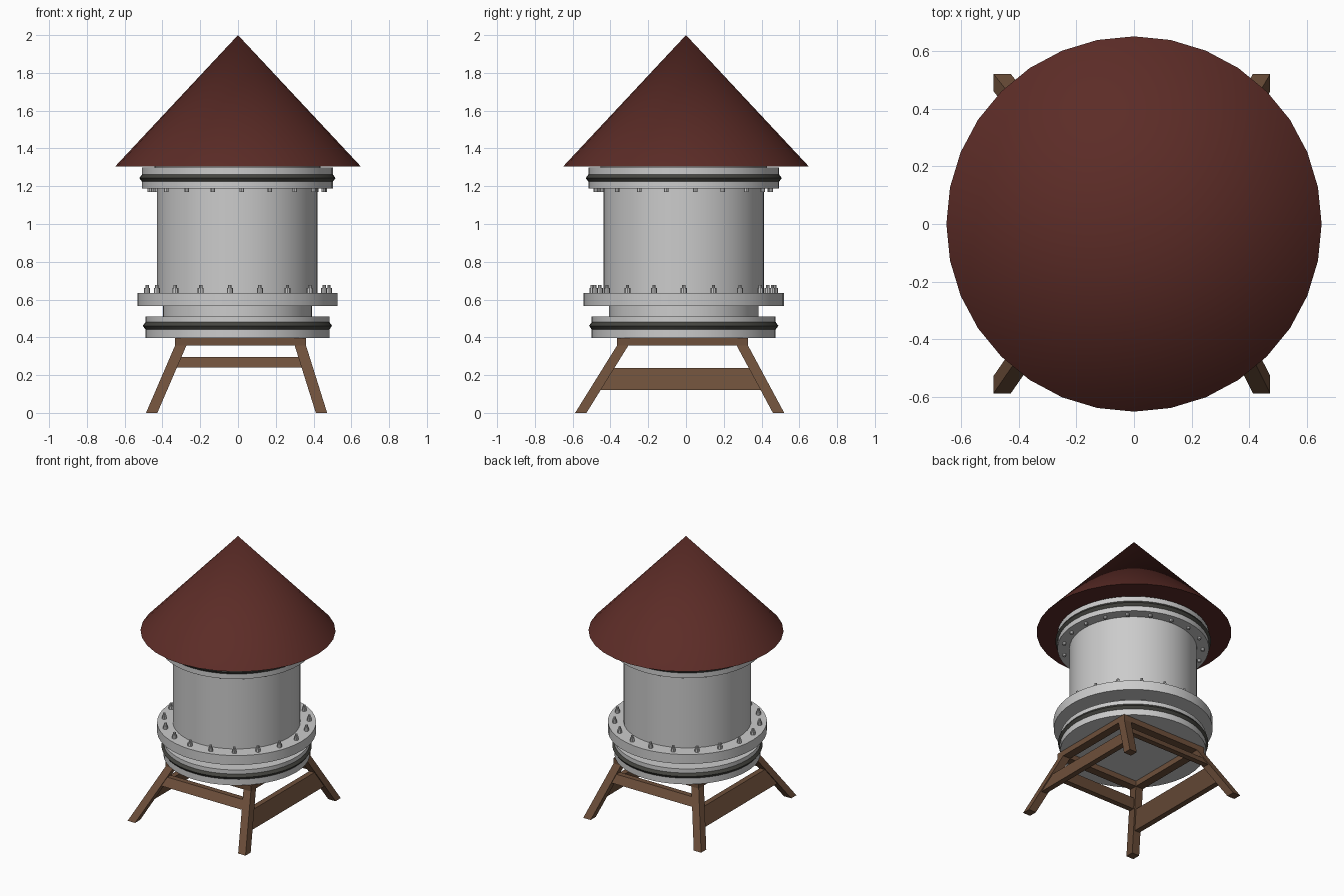
import bpy, bmesh, math

if "Cube" in bpy.data.objects:
    bpy.data.objects.remove(bpy.data.objects["Cube"])

CX, CY = -0.003, -0.012          # tank axis sits slightly off the roof axis


def material(name, rgb):
    m = bpy.data.materials.new(name)
    m.diffuse_color = (*rgb, 1)
    m.use_nodes = True
    m.node_tree.nodes["Principled BSDF"].inputs["Base Color"].default_value = m.diffuse_color
    return m


RED = material("roof_red", (0.107, 0.025, 0.02))
WOOD = material("wood", (0.155, 0.079, 0.043))
DARK = material("dark_seal", (0.06, 0.06, 0.052))


def finish(name, bm, mat=None, smooth=True):
    bmesh.ops.recalc_face_normals(bm, faces=bm.faces)
    me = bpy.data.meshes.new(name)
    bm.to_mesh(me)
    bm.free()
    ob = bpy.data.objects.new(name, me)
    bpy.context.collection.objects.link(ob)
    if mat:
        me.materials.append(mat)
    if smooth:
        bpy.ops.object.select_all(action='DESELECT')
        ob.select_set(True)
        bpy.context.view_layer.objects.active = ob
        bpy.ops.object.shade_smooth_by_angle(angle=math.radians(35))
    return ob


def add_lathe(bm, profile, x, y, segs, closed=False):
    """Spin (radius, z) points; open profiles get end caps, closed ones make a ring."""
    rings = []
    for r, z in profile:
        rings.append([bm.verts.new((x + r * math.cos(a), y + r * math.sin(a), z))
                      for a in (2 * math.pi * i / segs for i in range(segs))])
    pairs = list(zip(rings, rings[1:]))
    if closed:
        pairs.append((rings[-1], rings[0]))
    else:
        bm.faces.new(rings[0])
        bm.faces.new(rings[-1])
    for a, b in pairs:
        for i in range(segs):
            j = (i + 1) % segs
            bm.faces.new((a[i], a[j], b[j], b[i]))


def lathe(name, profile, segs=48, mat=None, closed=False):
    bm = bmesh.new()
    add_lathe(bm, profile, CX, CY, segs, closed)
    return finish(name, bm, mat)


def add_block(bm, lo, hi, z0, z1):
    """Tapered block between rectangle lo at z0 and hi at z1 (x0, x1, y0, y1)."""
    loops = [[bm.verts.new(p) for p in ((r[0], r[2], z), (r[1], r[2], z),
                                       (r[1], r[3], z), (r[0], r[3], z))]
             for r, z in ((lo, z0), (hi, z1))]
    a, b = loops
    bm.faces.new(a)
    bm.faces.new(b)
    for i in range(4):
        j = (i + 1) % 4
        bm.faces.new((a[i], a[j], b[j], b[i]))


# Conical roof
bm = bmesh.new()
bmesh.ops.create_cone(bm, cap_ends=True, segments=32, radius1=0.65, radius2=0, depth=0.695)
bmesh.ops.translate(bm, verts=bm.verts, vec=(0, 0, 1.305 + 0.3475))
roof = finish("roof", bm, RED)

# Tank: bottom flange, neck, main flange, barrel, top flange
lathe("tank_bottom_flange", [(0.487, 0.397), (0.487, 0.51)])
lathe("tank_neck", [(0.395, 0.51), (0.395, 0.567)])
lathe("tank_main_flange", [(0.53, 0.567), (0.53, 0.636)])
lathe("tank_barrel", [(0.425, 0.636), (0.425, 1.187)])
lathe("tank_top_flange", [(0.505, 1.187), (0.505, 1.298)])
lathe("tank_lid", [(0.44, 1.298), (0.44, 1.305)])

# Pointed sealing rings around both end flanges
for name, r, z in (("bottom_seal_ring", 0.485, 0.461), ("top_seal_ring", 0.503, 1.243)):
    lathe(name, [(r + 0.016, z), (r, z + 0.022), (r - 0.02, z), (r, z - 0.022)],
          mat=DARK, closed=True)


# Bolts
def bolts(name, count, radius, phase, profile):
    bm = bmesh.new()
    for i in range(count):
        a = phase + 2 * math.pi * i / count
        add_lathe(bm, profile, CX + radius * math.cos(a), CY + radius * math.sin(a), 8)
    finish(name, bm)


bolts("main_flange_bolts", 19, 0.485, 0,
      [(0.016, 0.634), (0.016, 0.66), (0.009, 0.66), (0.009, 0.678)])
bolts("top_flange_bolts", 19, 0.465, math.radians(7.5),
      [(0.012, 1.17), (0.012, 1.189)])

# Wooden stand: outer limits (x0, x1, y0, y1) at the ground and under the top frame
FOOT = (-0.487, 0.472, -0.587, 0.52)
HEAD = (-0.333, 0.36, -0.365, 0.328)
LEG_TOP, FRAME_TOP, W = 0.357, 0.397, 0.06


def limits(z):
    t = z / LEG_TOP
    return [f + (h - f) * t for f, h in zip(FOOT, HEAD)]


def corner(rect, right, back):
    x0, x1, y0, y1 = rect
    return ((x1 - W, x1) if right else (x0, x0 + W)) + ((y1 - W, y1) if back else (y0, y0 + W))


def side_rect(rect, side, inset, thick):
    x0, x1, y0, y1 = rect
    e = W / 2
    return {"front": (x0 + e, x1 - e, y0 + inset, y0 + inset + thick),
            "back": (x0 + e, x1 - e, y1 - inset - thick, y1 - inset),
            "left": (x0 + inset, x0 + inset + thick, y0 + e, y1 - e),
            "right": (x1 - inset - thick, x1 - inset, y0 + e, y1 - e)}[side]


# Splayed legs
for right in (False, True):
    for back in (False, True):
        bm = bmesh.new()
        add_block(bm, corner(FOOT, right, back), corner(HEAD, right, back), 0, LEG_TOP)
        finish(f"{'back' if back else 'front'}_{'right' if right else 'left'}_leg",
               bm, WOOD, False)

# Square top frame
x0, x1, y0, y1 = HEAD
bm = bmesh.new()
for r in ((x0, x1, y0, y0 + W), (x0, x1, y1 - W, y1),
          (x0, x0 + W, y0 + W, y1 - W), (x1 - W, x1, y0 + W, y1 - W)):
    add_block(bm, r, r, LEG_TOP, FRAME_TOP)
finish("stand_top_frame", bm, WOOD, False)

# Cross rails between the legs, deeper on the left and right sides
for side, z0, z1 in (("front", 0.24, 0.297), ("back", 0.24, 0.297),
                     ("left", 0.122, 0.238), ("right", 0.122, 0.238)):
    bm = bmesh.new()
    add_block(bm, side_rect(limits(z0), side, 0.008, 0.04),
              side_rect(limits(z1), side, 0.008, 0.04), z0, z1)
    finish(f"{side}_rail", bm, WOOD, False)
